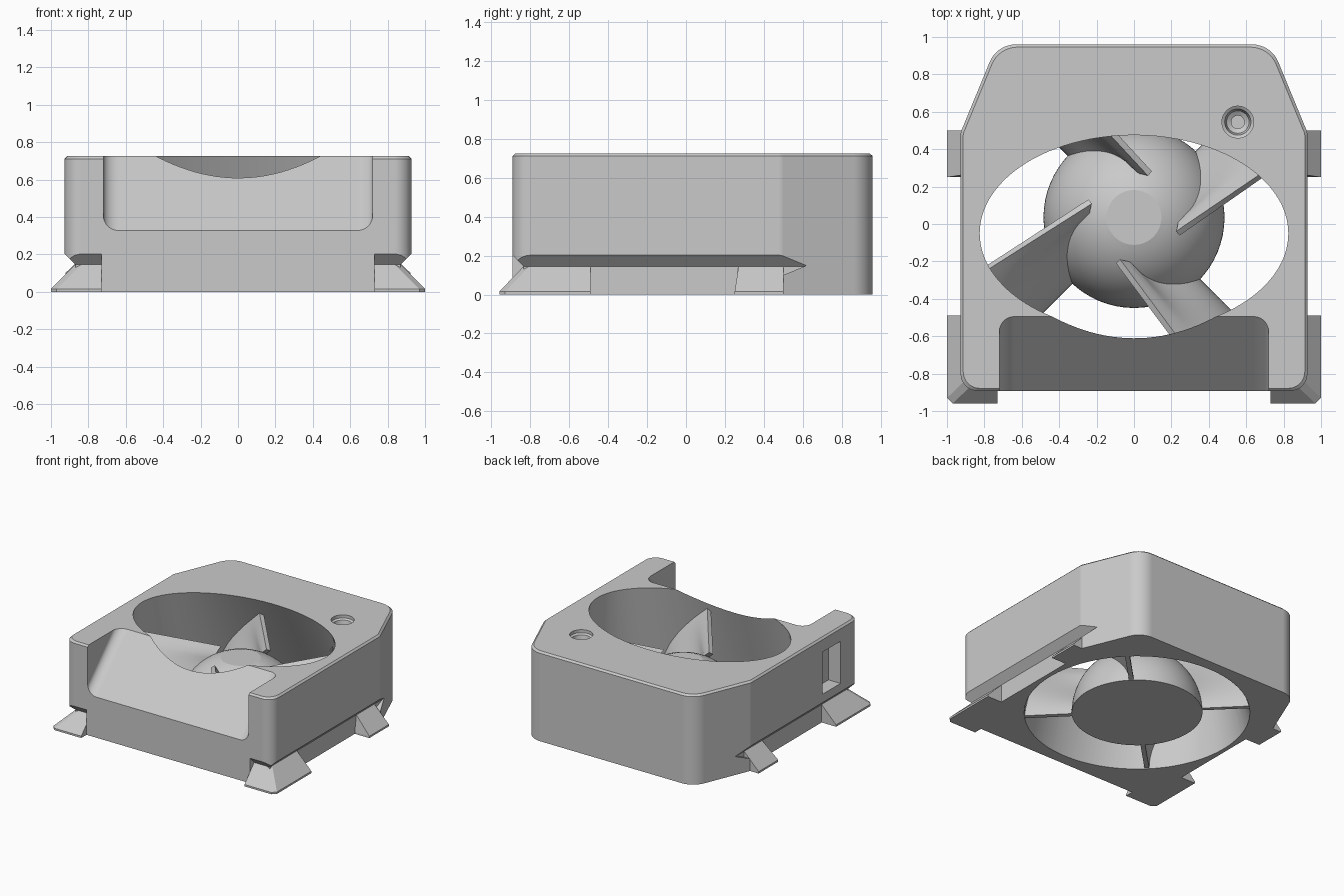
import bpy, bmesh
from math import sin, cos, tan, pi, radians, sqrt
from mathutils import Vector

old = bpy.data.objects.get("Cube")
if old:
    bpy.data.objects.remove(old)

grey = bpy.data.materials.new("plain grey")
grey.use_nodes = True
grey.diffuse_color = (0.59, 0.59, 0.59, 1)
grey.node_tree.nodes["Principled BSDF"].inputs["Base Color"].default_value = (0.59, 0.59, 0.59, 1)

HEIGHT = 0.725
HUB = Vector((0, 0.035))


def finish(bm, name):
    bmesh.ops.recalc_face_normals(bm, faces=bm.faces)
    mesh = bpy.data.meshes.new(name)
    bm.to_mesh(mesh)
    bm.free()
    mesh.materials.append(grey)
    obj = bpy.data.objects.new(name, mesh)
    bpy.context.collection.objects.link(obj)
    return obj


def loft(name, rings):
    """Skin a closed solid through rings with equal point counts."""
    bm = bmesh.new()
    loops = [[bm.verts.new(p) for p in ring] for ring in rings]
    n = len(loops[0])
    for a, b in zip(loops, loops[1:]):
        for i in range(n):
            j = (i + 1) % n
            bm.faces.new((a[i], a[j], b[j], b[i]))
    bm.faces.new(loops[0])
    bm.faces.new(loops[-1])
    return finish(bm, name)


def hull(name, points):
    bm = bmesh.new()
    for p in points:
        bm.verts.new(p)
    bmesh.ops.convex_hull(bm, input=bm.verts)
    bmesh.ops.dissolve_limit(bm, angle_limit=0.01, verts=bm.verts, edges=bm.edges)
    return finish(bm, name)


def rounded(corners, steps=8):
    """Round each (x, y, radius) corner of a convex polygon."""
    out = []
    for i, (x, y, r) in enumerate(corners):
        p = Vector((x, y))
        a = (Vector(corners[i - 1][:2]) - p).normalized()
        b = (Vector(corners[(i + 1) % len(corners)][:2]) - p).normalized()
        if r == 0:
            out.append(p)
            continue
        half = a.angle(b) / 2
        centre = p + (a + b).normalized() * r / sin(half)
        start = (p + a * r / tan(half) - centre).normalized()
        end = (p + b * r / tan(half) - centre).normalized()
        for k in range(steps + 1):
            out.append(centre + start.slerp(end, k / steps) * r)
    return out


def circle(r, z, centre=HUB, n=48):
    return [(centre.x + r * cos(2 * pi * i / n), centre.y + r * sin(2 * pi * i / n), z) for i in range(n)]


def cut(target, cutter):
    mod = target.modifiers.new("cut", 'BOOLEAN')
    mod.operation = 'DIFFERENCE'
    mod.solver = 'EXACT'
    mod.object = cutter
    bpy.context.view_layer.objects.active = target
    bpy.ops.object.modifier_apply(modifier=mod.name)
    bpy.data.objects.remove(cutter)


def smooth(obj, angle=30):
    bpy.ops.object.select_all(action='DESELECT')
    obj.select_set(True)
    bpy.context.view_layer.objects.active = obj
    bpy.ops.object.shade_smooth_by_angle(angle=radians(angle))


def duct(z):
    """Half width, half depth and centre of the duct at a height."""
    t = z / HEIGHT
    return 0.835 - 0.01 * t, 0.835 - 0.31 * t, HUB.y - 0.085 * t


def duct_ring(z, n=128):
    a, b, c = duct(z)
    return [(a * cos(2 * pi * i / n), c + b * sin(2 * pi * i / n), z) for i in range(n)]


# Housing with a tapered rear and a chamfered top edge
outline = rounded([(-0.927, -0.892, 0.09), (0.927, -0.892, 0.09), (0.927, 0.49, 0.06),
                   (0.733, 0.96, 0.15), (-0.733, 0.96, 0.15), (-0.927, 0.49, 0.06)])
housing = loft("housing", [[(p.x * k, p.y * k, z) for p in outline]
                           for z, k in ((0, 1), (HEIGHT - 0.014, 1), (HEIGHT, 0.985))])

# Duct from a round opening below to an oval one above
cut(housing, loft("duct_cutter", [duct_ring(-0.05), duct_ring(HEIGHT + 0.05)]))

# Sloped front recess
recess = rounded([(-0.72, 0, 0.08), (0.72, 0, 0.08), (0.72, 0.8, 0), (-0.72, 0.8, 0)])
cut(housing, loft("recess_cutter", [[(p.x, y, p.y + y + 1.22) for p in recess] for y in (-1.1, -0.3)]))

# Undercuts along both sides, ending in a slanted rear face, and around the front corners
step = [(0, 0.09), (0, 0.145), (0.13, 0.275), (0.4, 0.275), (0.4, 0.09)]
for s in (-1, 1):
    cut(housing, loft("side_cutter", [[(s * (0.87 + d), y + slant * (z - 0.1), z) for d, z in step]
                                      for y, slant in ((-1.3, 0), (0.5, 2.44))]))
    cut(housing, hull("low_side_cutter", [(s * x, y, z) for x in (0.87, 1.3)
                                          for y in (-1.3, 0.5) for z in (-0.1, 0.1)]))
    cut(housing, loft("corner_cutter", [[(s * x, -0.835 - d, z if z > 0.1 else -0.1) for d, z in step]
                                        for x in (0.73, 1.3)]))

# Stepped screw hole
screw = Vector((0.555, 0.545))
cut(housing, loft("screw_cutter", [circle(r, z, screw) for r, z in (
    (0.035, 0.58), (0.035, 0.63), (0.06, 0.645), (0.07, 0.69), (0.085, 0.7), (0.085, 0.8))]))

# Slot in one side
cut(housing, hull("slot_cutter", [(x, y, z) for x in (-1.1, -0.82) for y in (-0.65, -0.42) for z in (0.27, 0.61)]))
smooth(housing)
weighted = housing.modifiers.new("flat_walls", 'WEIGHTED_NORMAL')
weighted.keep_sharp = True

# Wedge feet
for s, side in ((1, "left"), (-1, "right")):
    hull("front_foot_" + side, [(s * x, y, z) for x1, y1, z in ((1, -0.96, 0), (1, -0.96, 0.015), (0.87, -0.835, 0.145))
                                for x, y in ((0.73, y1), (x1 - 0.03, y1), (x1, y1 + 0.03), (x1, -0.49), (0.73, -0.49))])
    hull("rear_foot_" + side, [(s * x, y, z) for x1, y0, z in ((1, 0.25, 0), (1, 0.25, 0.015), (0.87, 0.27, 0.145))
                               for x in (0.85, x1) for y in (y0, 0.5)])

# Domed hub with a flat cap
DOME = 0.49
RADIUS = 0.484
arc = [radians(72.4) * i / 20 for i in range(21)]
smooth(loft("hub", [circle(RADIUS * cos(t), DOME * sin(t), n=64) for t in arc]), 12)


def wall_point(angle, z):
    """Point just inside the duct wall in a direction from the hub."""
    a, b, c = duct(z)
    d = Vector((cos(angle), sin(angle)))
    e = HUB.y - c
    qa = (d.x / a) ** 2 + (d.y / b) ** 2
    qb = e * d.y / b ** 2
    qc = (e / b) ** 2 - 1
    r = (-qb + sqrt(qb * qb - qa * qc)) / qa
    return HUB + d * (r + 0.015)


# Four twisted vanes between hub and duct wall
def vane(index):
    bm = bmesh.new()
    rows, cols = 20, 12
    grid = []
    for i in range(rows + 1):
        t = i / rows
        z_in, z_out = 0.005 + 0.455 * t, 0.005 + 0.575 * t
        base = radians(45 + 90 * index)
        turn = t ** 2
        a_in, a_out = base - radians(65) * turn, base - radians(26) * turn
        r = RADIUS * sqrt(1 - min(0.69, (z_in / DOME) ** 2)) - 0.02
        p = HUB + Vector((cos(a_in), sin(a_in))) * r
        q = wall_point(a_out, z_out)
        grid.append([bm.verts.new((*p.lerp(q, k / cols), z_in + (z_out - z_in) * k / cols))
                     for k in range(cols + 1)])
    for a, b in zip(grid, grid[1:]):
        for k in range(cols):
            bm.faces.new((a[k], a[k + 1], b[k + 1], b[k]))
    obj = finish(bm, "vane_%d" % (index + 1))
    mod = obj.modifiers.new("thickness", 'SOLIDIFY')
    mod.thickness = 0.035
    mod.offset = 0
    bpy.context.view_layer.objects.active = obj
    bpy.ops.object.modifier_apply(modifier=mod.name)
    # Keep the lowest edge flush with the base
    for v in obj.data.vertices:
        v.co.z = max(v.co.z, 0)
    smooth(obj)


for index in range(4):
    vane(index)
